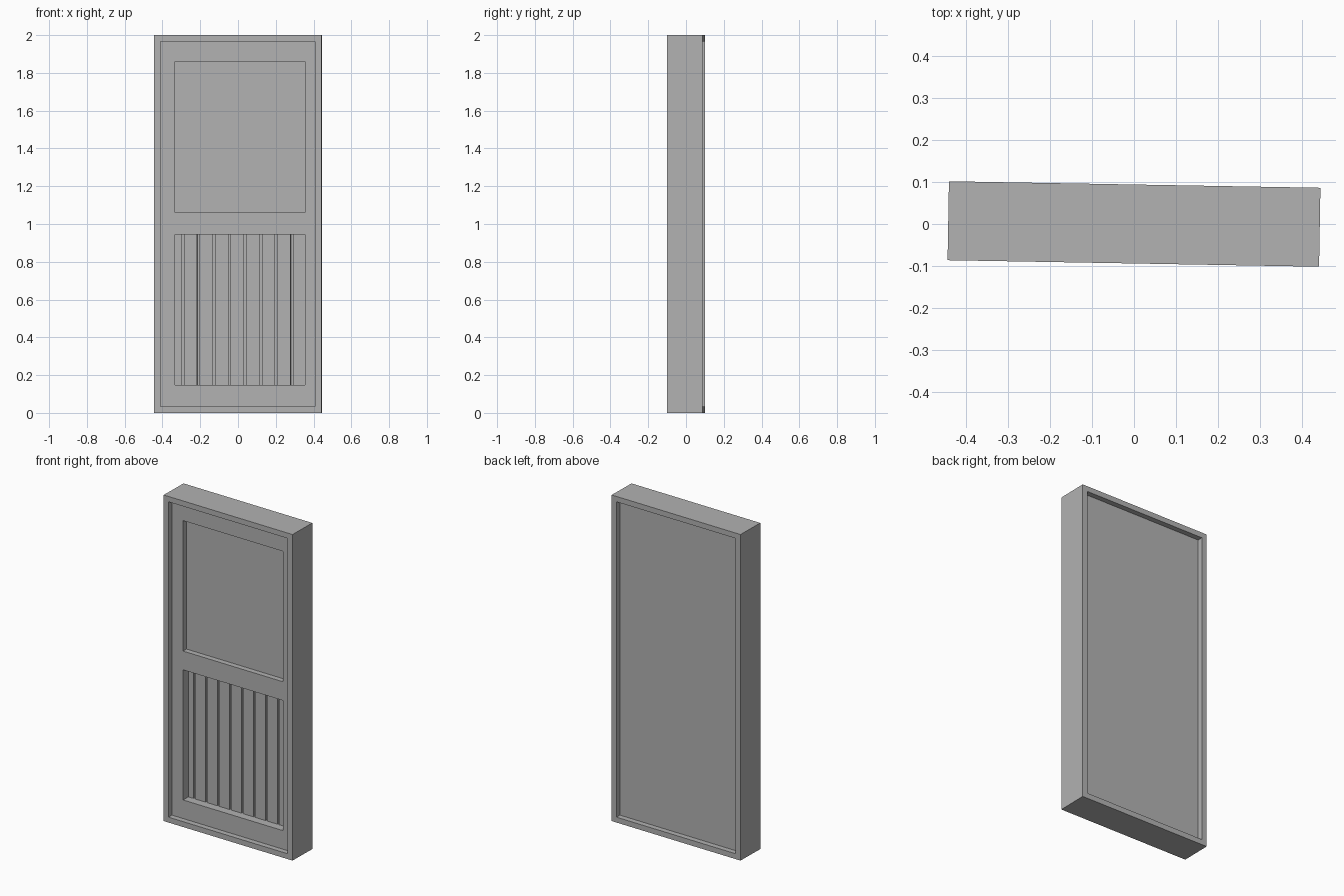
import bpy, math
from mathutils import Matrix

if "Cube" in bpy.data.objects:
    bpy.data.objects.remove(bpy.data.objects["Cube"])

W, D, H = 0.885, 0.188, 2.0          # overall size
FRONT, BACK = -D / 2, D / 2
TURN = Matrix.Rotation(math.radians(-1.0), 4, 'Z')   # door stands slightly turned

gray = bpy.data.materials.new("plain gray")
gray.diffuse_color = (0.445, 0.445, 0.445, 1)
gray.use_nodes = True
gray.node_tree.nodes["Principled BSDF"].inputs["Base Color"].default_value = gray.diffuse_color


def box(name, x0, x1, y0, y1, z0, z1):
    """Box between two corners, in the door's own turned frame."""
    bpy.ops.mesh.primitive_cube_add(size=1)
    ob = bpy.context.object
    ob.name = name
    ob.data.transform(Matrix.Translation(((x0 + x1) / 2, (y0 + y1) / 2, (z0 + z1) / 2))
                      @ Matrix.Diagonal((x1 - x0, y1 - y0, z1 - z0, 1)))
    ob.matrix_world = TURN
    ob.data.materials.append(gray)
    return ob


def cut(target, name, *size):
    """Cut a box-shaped recess into the target and remove the cutter."""
    cutter = box(name, *size)
    mod = target.modifiers.new(name, 'BOOLEAN')
    mod.operation, mod.solver, mod.object = 'DIFFERENCE', 'EXACT', cutter
    bpy.context.view_layer.objects.active = target
    bpy.ops.object.modifier_apply(modifier=name)
    bpy.data.objects.remove(cutter)


RIM, STEP = 0.033, 0.033             # frame thickness and recess depth
LEFT, RIGHT = -0.333, 0.355          # panel opening edges
LEAF = FRONT + STEP                  # front plane of the door leaf
BOARD = LEAF + 0.05                  # front plane of the lower boards
GROOVE = BOARD + 0.015               # bottom of the grooves

# Door block with its frame, leaf recesses and panel openings
door = box("door_and_frame", -W / 2, W / 2, FRONT, BACK, 0, H)
inner = W / 2 - RIM
cut(door, "front_recess", -inner, inner, FRONT - 0.1, LEAF, RIM, H - RIM)
cut(door, "back_recess", -inner, inner, BACK - STEP, BACK + 0.1, RIM, H - RIM)
cut(door, "upper_opening", LEFT, RIGHT, FRONT - 0.1, LEAF + 0.033, 1.06, 1.86)
cut(door, "lower_opening", LEFT, RIGHT, FRONT - 0.1, GROOVE, 0.147, 0.945)

# Vertical boards in the lower opening, with narrow grooves between them
grooves = [-0.0035 + (i - 3.5) * 0.0825 for i in range(8)]
starts = [LEFT] + [g + 0.006 for g in grooves]
ends = [g - 0.006 for g in grooves] + [RIGHT]
for i, (a, b) in enumerate(zip(starts, ends)):
    box(f"lower_board_{i + 1}", a, b, BOARD, GROOVE + 0.005, 0.147, 0.945)
